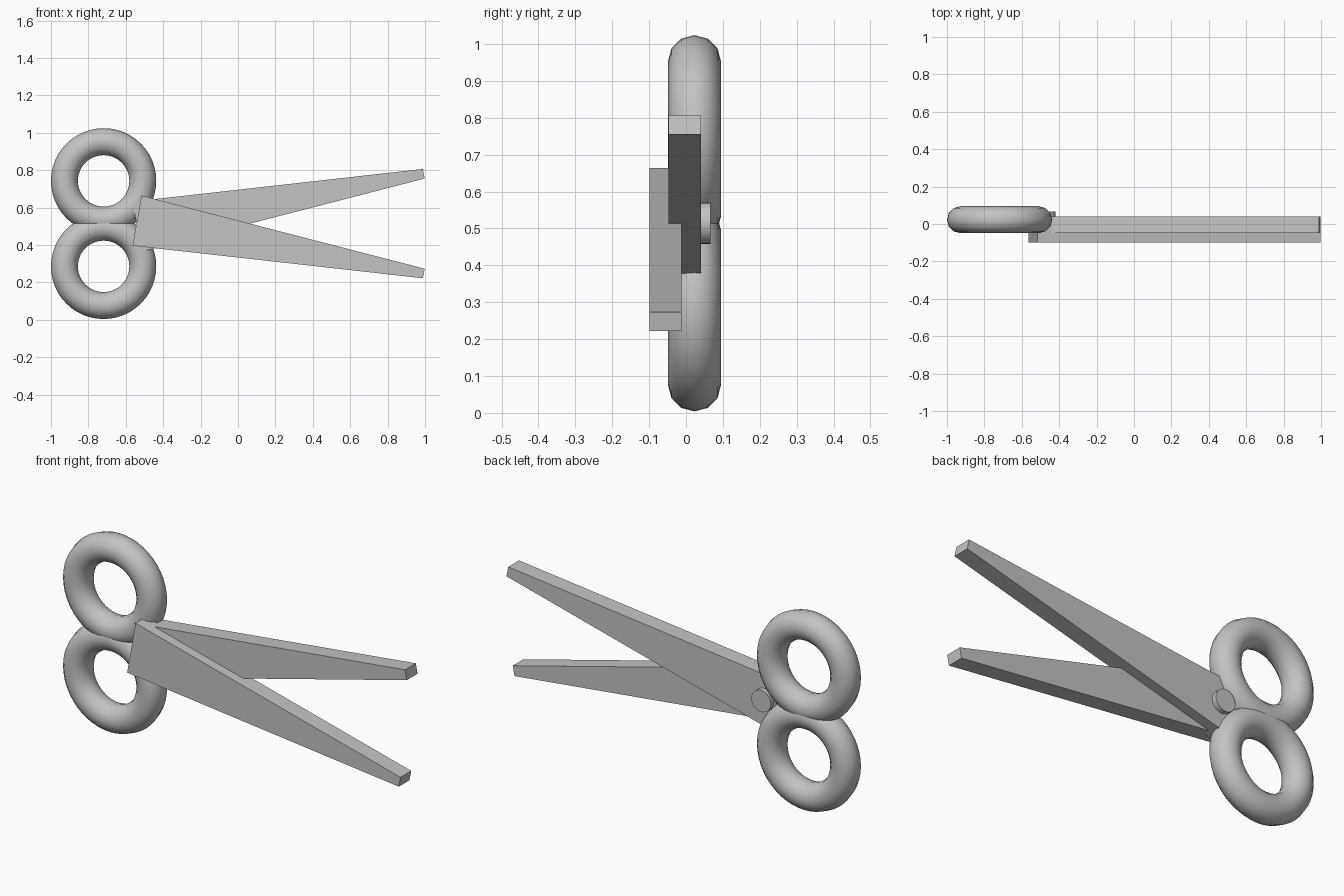
import bpy, bmesh, math
from mathutils import Vector

if "Cube" in bpy.data.objects:
    bpy.data.objects.remove(bpy.data.objects["Cube"])

MID = 0.514  # height of the mirror plane between the two halves

steel = bpy.data.materials.new("light grey")
steel.diffuse_color = (0.55, 0.55, 0.55, 1)
steel.use_nodes = True
steel.node_tree.nodes["Principled BSDF"].inputs["Base Color"].default_value = steel.diffuse_color


def finish(obj, name, smooth=False):
    obj.name = name
    obj.data.name = name
    obj.data.materials.append(steel)
    if smooth:
        bpy.ops.object.shade_smooth_by_angle(angle=math.radians(40))


def blade(name, side, y0, y1):
    """Tapered flat bar, extruded along y; side mirrors it about MID."""
    profile = [(-0.564, -0.118), (0.988, -0.292), (0.998, -0.241), (-0.516, 0.150)]
    bm = bmesh.new()
    face = bm.faces.new([bm.verts.new((x, y0, MID + side * z)) for x, z in profile])
    ext = bmesh.ops.extrude_face_region(bm, geom=[face])
    verts = [v for v in ext["geom"] if isinstance(v, bmesh.types.BMVert)]
    bmesh.ops.translate(bm, verts=verts, vec=Vector((0, y1 - y0, 0)))
    bmesh.ops.recalc_face_normals(bm, faces=bm.faces)
    mesh = bpy.data.meshes.new(name)
    bm.to_mesh(mesh)
    bm.free()
    obj = bpy.data.objects.new(name, mesh)
    bpy.context.collection.objects.link(obj)
    finish(obj, name)


# Blades
blade("front_blade", 1, -0.099, -0.012)
blade("back_blade", -1, -0.048, 0.040)

# Finger rings
for name, side in (("upper_ring", 1), ("lower_ring", -1)):
    bpy.ops.mesh.primitive_torus_add(
        major_segments=48, minor_segments=12, major_radius=0.2095, minor_radius=0.072,
        location=(-0.7185, 0.023, MID + side * 0.2285), rotation=(math.pi / 2, 0, 0))
    finish(bpy.context.object, name, smooth=True)

# Pivot pin
bpy.ops.mesh.primitive_cylinder_add(
    vertices=32, radius=0.056, depth=0.126,
    location=(-0.475, 0.003, MID), rotation=(math.pi / 2, 0, 0))
finish(bpy.context.object, "pivot_pin", smooth=True)
